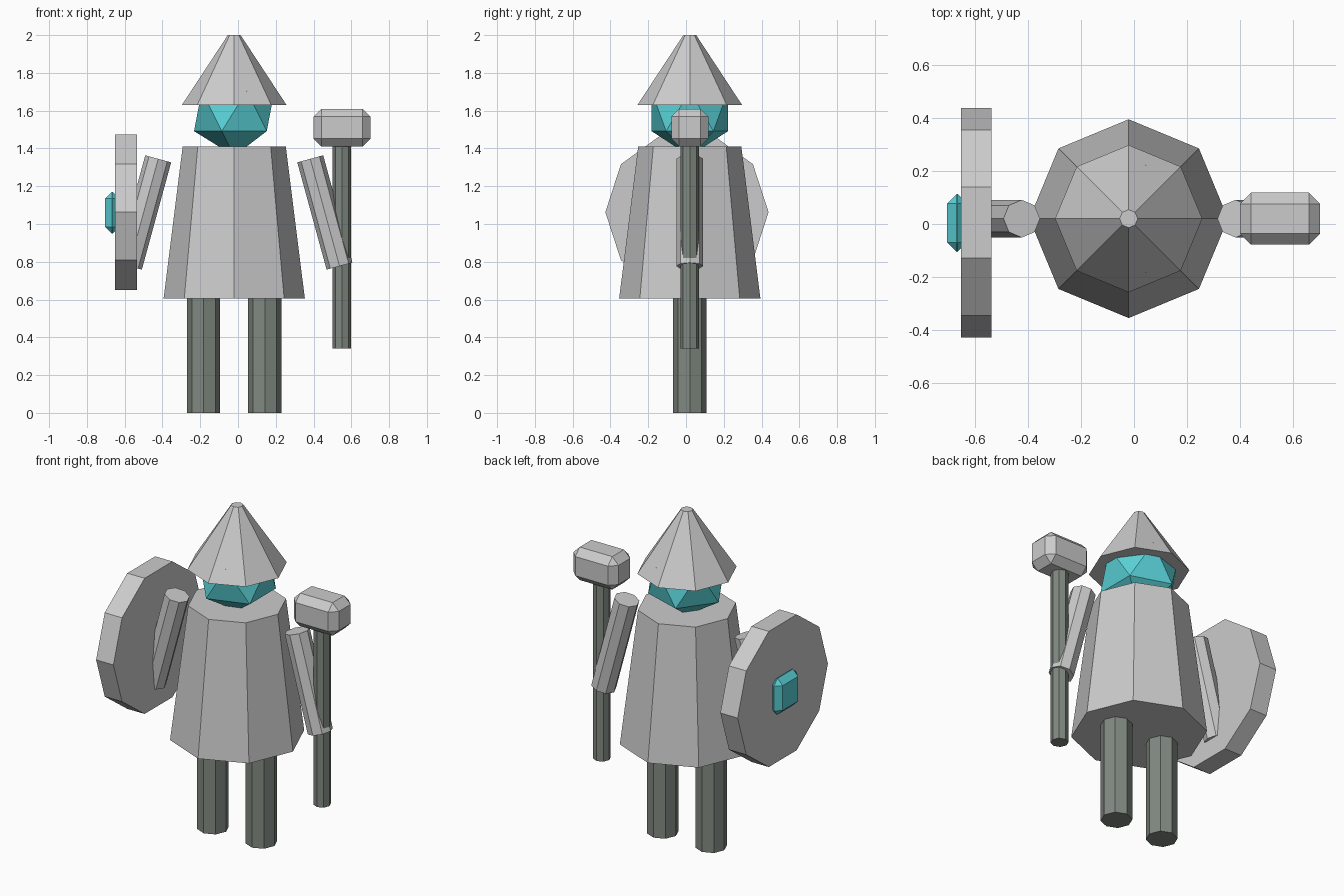
import bpy
from math import atan2, hypot, pi

if "Cube" in bpy.data.objects:
    bpy.data.objects.remove(bpy.data.objects["Cube"])

CX, CY = -0.02, 0.02   # axis of the figure


def material(name, rgb):
    m = bpy.data.materials.new(name)
    m.diffuse_color = (*rgb, 1)
    m.use_nodes = True
    m.node_tree.nodes["Principled BSDF"].inputs["Base Color"].default_value = m.diffuse_color
    return m


def finish(name, mat):
    o = bpy.context.object
    o.name = name
    if mat:
        o.data.materials.append(mat)
    return o


def cone(name, x, z0, z1, r0, r1, mat=None):
    bpy.ops.mesh.primitive_cone_add(vertices=8, radius1=r0, radius2=r1, depth=z1 - z0,
                                    location=(x, CY, (z0 + z1) / 2))
    return finish(name, mat)


def bevelled_box(name, loc, size, bevel, mat=None):
    bpy.ops.mesh.primitive_cube_add(size=1, location=loc)
    o = finish(name, mat)
    o.scale = size
    bpy.ops.object.transform_apply(location=False, rotation=False, scale=True)
    mod = o.modifiers.new("bevel", 'BEVEL')
    mod.width = bevel
    mod.segments = 1
    return o


cyan = material("cyan", (0.1, 0.64, 0.68))
dark = material("dark_green_grey", (0.22, 0.25, 0.22))

# Body, hat and head
cone("robe", CX, 0.605, 1.41, 0.374, 0.273)
cone("hat", CX, 1.63, 2.0, 0.277, 0.034)
bpy.ops.mesh.primitive_ico_sphere_add(subdivisions=1, radius=0.238, location=(CX, CY, 1.598))
finish("head", cyan)

# Legs and arms on both sides
for side, s in (("left", -1), ("right", 1)):
    cone(side + "_leg", CX + s * 0.162, 0, 0.615, 0.088, 0.088, dark)
    dx, dz = 0.155, 0.568
    bpy.ops.mesh.primitive_cylinder_add(vertices=8, radius=0.071, depth=hypot(dx, dz),
                                        location=(CX + s * 0.48, CY, 1.061),
                                        rotation=(0, -s * atan2(dx, dz), 0))
    finish(side + "_arm", None)

# Hammer
cone("hammer_handle", 0.55, 0.34, 1.44, 0.049, 0.049, dark)
bevelled_box("hammer_head", (0.55, CY, 1.51), (0.302, 0.196, 0.2), 0.042)

# Shield with a coloured boss
bpy.ops.mesh.primitive_cylinder_add(vertices=10, radius=0.432, depth=0.116,
                                    location=(-0.594, 0.005, 1.0625), rotation=(0, pi / 2, 0))
finish("shield", None)
bevelled_box("shield_boss", (-0.666, 0.004, 1.06), (0.074, 0.218, 0.22), 0.035, cyan)
